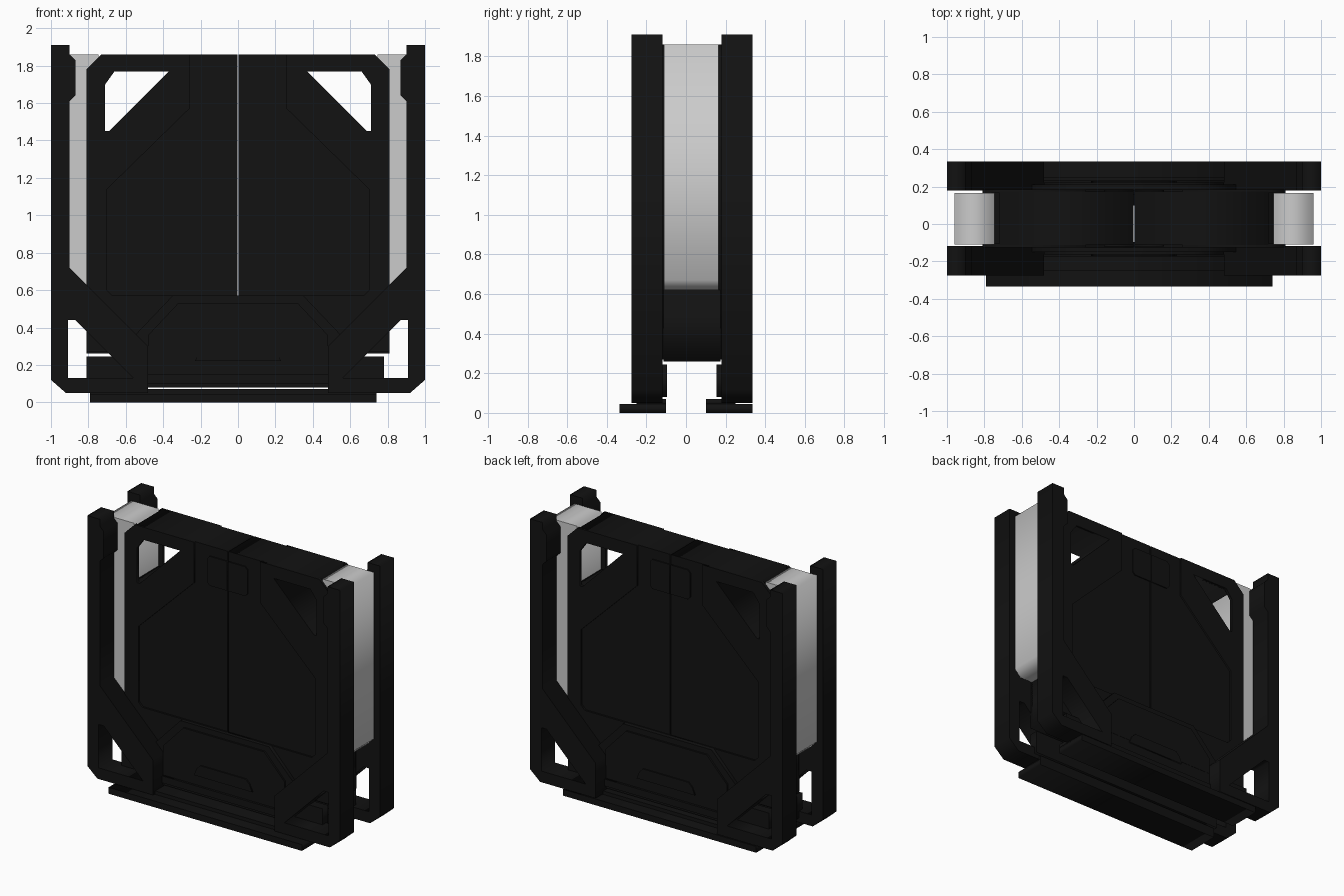
import bpy
from math import pi

cube = bpy.data.objects.get("Cube")
if cube:
    bpy.data.objects.remove(cube, do_unlink=True)


def material(name, value, rough):
    m = bpy.data.materials.new(name)
    m.use_nodes = True
    colour = (value, value, value, 1)
    m.diffuse_color = colour
    bsdf = m.node_tree.nodes["Principled BSDF"]
    bsdf.inputs["Base Color"].default_value = colour
    bsdf.inputs["Roughness"].default_value = rough
    return m


BLACK = material("matte black", 0.006, 0.6)
GREY = material("light grey", 0.6, 0.6)


def prism(name, loops, y0, y1, mat=BLACK, side=1):
    """Extrude x-z outlines (the first is the edge, the rest are holes) from y0 to y1."""
    curve = bpy.data.curves.new(name, "CURVE")
    curve.dimensions = "2D"
    curve.fill_mode = "BOTH"
    curve.extrude = abs(y1 - y0) / 2
    for loop in loops:
        spline = curve.splines.new("POLY")
        spline.points.add(len(loop) - 1)
        for point, (x, z) in zip(spline.points, loop):
            point.co = (x * side, z, 0, 1)
        spline.use_cyclic_u = True
    obj = bpy.data.objects.new(name, curve)
    bpy.context.collection.objects.link(obj)
    obj.rotation_euler.x = pi / 2
    obj.location.y = (y0 + y1) / 2
    bpy.ops.object.select_all(action="DESELECT")
    obj.select_set(True)
    bpy.context.view_layer.objects.active = obj
    bpy.ops.object.convert(target="MESH")
    obj = bpy.context.object
    obj.data.materials.clear()
    obj.data.materials.append(mat)
    return obj


def rect(x0, x1, z0, z1):
    return [(x0, z0), (x1, z0), (x1, z1), (x0, z1)]


# Outlines of the right-hand half, mirrored for the other half
POST = [(0.92, 0.05), (1, 0.12), (1, 1.91), (0.9, 1.91), (0.9, 1.86), (0.87, 1.83),
        (0.87, 1.64), (0.9, 1.61), (0.9, 0.72), (0.48, 0.3), (0.48, 0.05)]
POST_HOLE = [(0.91, 0.13), (0.91, 0.44), (0.87, 0.44), (0.56, 0.13)]
RIM = [(0.26, 1.86), (0.73, 1.86), (0.81, 1.78), (0.81, 0.27), (0.004, 0.27),
       (0.004, 0.57), (0.67, 0.57), (0.7, 0.6), (0.7, 1.14), (0.26, 1.57)]
WINDOW = [(0.37, 1.77), (0.66, 1.77), (0.71, 1.7), (0.71, 1.45), (0.69, 1.45)]
CORE = [(0.004, 0.26), (0.81, 0.26), (0.81, 0.62), (0.745, 0.62), (0.745, 1.45),
        (0.69, 1.45), (0.37, 1.77), (0.72, 1.77), (0.72, 1.86), (0.004, 1.86)]
LATCH = [(0.004, 1.58), (0.14, 1.58), (0.16, 1.6), (0.16, 1.77), (0.14, 1.79), (0.004, 1.79)]


def symmetric(half):
    return half + [(-x, z) for x, z in reversed(half)]


APRON = symmetric([(0.55, 0.24), (0.55, 0.36), (0.35, 0.57)])
APRON_INSET = symmetric([(0.48, 0.24), (0.48, 0.36), (0.32, 0.53)])
SILL_PLATE = symmetric([(0.23, 0.22), (0.21, 0.27), (0.18, 0.3)])

for side, s_name in ((1, "left"), (-1, "right")):
    # Door leaf core
    prism(f"{s_name}_door_core", [CORE], -0.113, 0.173, BLACK, side)
    # Light side box, chamfered at its lower outer edge
    out = 0.96
    prism(f"{s_name}_side_box", [[(0.745, 0.62), (0.91, 0.62), (out, 0.67),
                                  (out, 1.86), (0.745, 1.86)]], -0.11, 0.165, GREY, side)

for face in ("front", "back"):
    def depth(y):
        return y if face == "front" else 0.06 - y

    for side, s_name in ((1, "left"), (-1, "right")):
        tag = f"{face}_{s_name}"
        # Corner post with diagonal brace
        prism(f"{tag}_post", [POST, POST_HOLE], depth(-0.275), depth(-0.118), BLACK, side)
        # Raised door rim and latch
        prism(f"{tag}_door_rim", [RIM, WINDOW], depth(-0.125), depth(-0.105), BLACK, side)
        prism(f"{tag}_latch", [LATCH], depth(-0.121), depth(-0.105), BLACK, side)

    # Lower apron in front of the doors
    prism(f"{face}_apron", [APRON], depth(-0.15), depth(-0.12))
    prism(f"{face}_apron_inset", [APRON_INSET], depth(-0.162), depth(-0.145))
    # Sill beam and its raised plate
    prism(f"{face}_sill", [rect(-0.81, 0.78, 0.08, 0.245)], depth(-0.16), depth(-0.095))
    prism(f"{face}_sill_plate", [SILL_PLATE], depth(-0.17), depth(-0.15))
    prism(f"{face}_sill_strip", [rect(-0.48, 0.48, 0.1, 0.15)], depth(-0.175), depth(-0.15))

# Floor tracks, each a flat plate with a raised rib
for face, sign in (("front", -1), ("back", 1)):
    prism(f"{face}_track", [rect(-0.79, 0.74, 0, 0.045)], sign * 0.335, sign * 0.1)
    prism(f"{face}_track_rib", [rect(-0.79, 0.74, 0.04, 0.07)], sign * 0.25, sign * 0.1)
